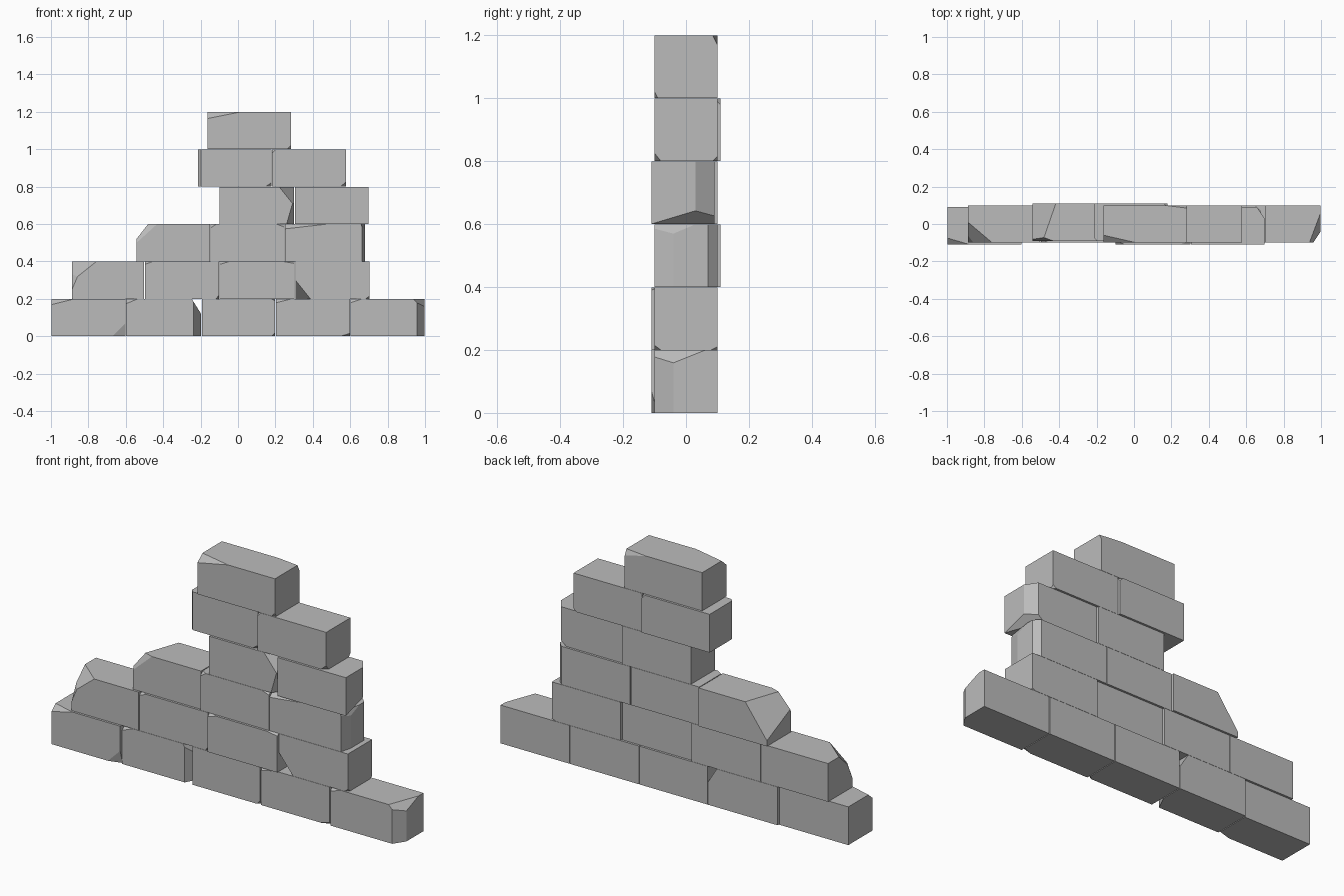
import bpy, bmesh
from mathutils import Vector

cube = bpy.data.objects.get("Cube")
if cube:
    bpy.data.objects.remove(cube, do_unlink=True)

stone = bpy.data.materials.new("grey_stone")
stone.use_nodes = True
GREY = (0.5, 0.5, 0.5, 1)
stone.diffuse_color = GREY
stone.node_tree.nodes["Principled BSDF"].inputs["Base Color"].default_value = GREY

COURSE = 0.2   # height of one course
DEPTH = 0.2    # thickness of the wall
GAP = 0.002    # half joint between bricks


def brick(name, course, x0, x1, shift=0.0, chips=()):
    """Box with corners struck off; each chip is (corner signs, dx, dy, dz).
    A distance of 0 leaves the cut parallel to that axis."""
    lo = Vector((x0 + GAP, shift - DEPTH / 2, course * COURSE))
    hi = Vector((x1 - GAP, shift + DEPTH / 2, (course + 1) * COURSE - GAP / 2))
    bm = bmesh.new()
    bmesh.ops.create_cube(bm, size=1)
    for v in bm.verts:
        v.co = Vector([lo[i] if v.co[i] < 0 else hi[i] for i in range(3)])
    for signs, *dist in chips:
        side = [1 if s == "+" else -1 for s in signs]
        corner = Vector([hi[i] if side[i] > 0 else lo[i] for i in range(3)])
        normal = Vector([side[i] / dist[i] if dist[i] else 0 for i in range(3)])
        point = corner - normal / normal.length_squared
        cut = bmesh.ops.bisect_plane(
            bm, geom=bm.verts[:] + bm.edges[:] + bm.faces[:],
            plane_co=point, plane_no=normal, clear_outer=True)
        edges = [e for e in cut["geom_cut"] if isinstance(e, bmesh.types.BMEdge)]
        if edges:
            bmesh.ops.contextual_create(bm, geom=edges)
    bmesh.ops.recalc_face_normals(bm, faces=bm.faces[:])
    mesh = bpy.data.meshes.new(name)
    bm.to_mesh(mesh)
    bm.free()
    mesh.materials.append(stone)
    bpy.context.collection.objects.link(bpy.data.objects.new(name, mesh))


# Base course
brick("base_brick_1", 0, -1, -0.6, -0.01,
      [("--+", 0.12, 0.035, 0.03), ("+--", 0.07, 0.02, 0.07)])
brick("base_brick_2", 0, -0.6, -0.195, 0,
      [("+-+", 0.04, 0.08, 0), ("+-+", 0.05, 0, 0.08), ("--+", 0.06, 0.03, 0.025)])
brick("base_brick_3", 0, -0.195, 0.2, 0,
      [("+--", 0.02, 0.02, 0.02), ("+-+", 0.02, 0.02, 0.01)])
brick("base_brick_4", 0, 0.2, 0.6, 0,
      [("--+", 0.08, 0.02, 0.02), ("+--", 0.05, 0.02, 0.015)])
brick("base_brick_5", 0, 0.6, 1, 0,
      [("+-+", 0.04, 0.06, 0), ("+-+", 0.06, 0.16, 0.064), ("--+", 0.06, 0.02, 0.02)])

# Second course
brick("second_brick_1", 1, -0.89, -0.5, 0,
      [("--+", 0.13, 0.11, 0.104), ("--+", 0.064, 0.07, 0.15)])
brick("second_brick_2", 1, -0.5, -0.1, 0,
      [("--+", 0.04, 0.02, 0.015), ("+--", 0.015, 0.02, 0.02)])
brick("second_brick_3", 1, -0.1, 0.305, -0.01,
      [("--+", 0.05, 0.02, 0.015), ("+-+", 0.06, 0.02, 0.01)])
brick("second_brick_4", 1, 0.305, 0.705, 0,
      [("---", 0.08, 0.15, 0.1), ("+--", 0.02, 0.02, 0.015), ("++-", 0.02, 0.02, 0.01)])

# Third course
brick("third_brick_1", 2, -0.545, -0.148, 0.01,
      [("-++", 0.125, 0.36, 0.17), ("--+", 0.11, 0.04, 0.1)])
brick("third_brick_2", 2, -0.148, 0.25, 0,
      [("--+", 0.03, 0.02, 0.02), ("+-+", 0.04, 0.02, 0.015)])
brick("third_brick_3", 2, 0.25, 0.68, 0,
      [("--+", 0.22, 0.03, 0.025), ("+-+", 0.015, 0.06, 0), ("+-+", 0.02, 0.13, 0.055),
       ("++-", 0.03, 0.03, 0)])

# Fourth course
brick("fourth_brick_1", 3, -0.1, 0.302, 0,
      [("+-+", 0.08, 0.14, 0.1), ("+--", 0.04, 0.05, 0.14)])
brick("fourth_brick_2", 3, 0.302, 0.7, -0.01,
      [("+++", 0.04, 0.06, 0), ("++-", 0.07, 0.2, 0.06)])

# Fifth course
brick("fifth_brick_1", 4, -0.215, 0.18, 0.01,
      [("--+", 0.015, 0.015, 0), ("+--", 0.03, 0.02, 0.02), ("+++", 0.02, 0.02, 0.02)])
brick("fifth_brick_2", 4, 0.18, 0.58, 0,
      [("+--", 0.03, 0.02, 0.025), ("++-", 0.02, 0.015, 0.015), ("--+", 0.02, 0.02, 0.02)])

# Capping brick
brick("cap_brick", 5, -0.165, 0.285, 0,
      [("--+", 0.175, 0.04, 0.035), ("+++", 0.12, 0.015, 0.03), ("+--", 0.02, 0.01, 0.02)])
